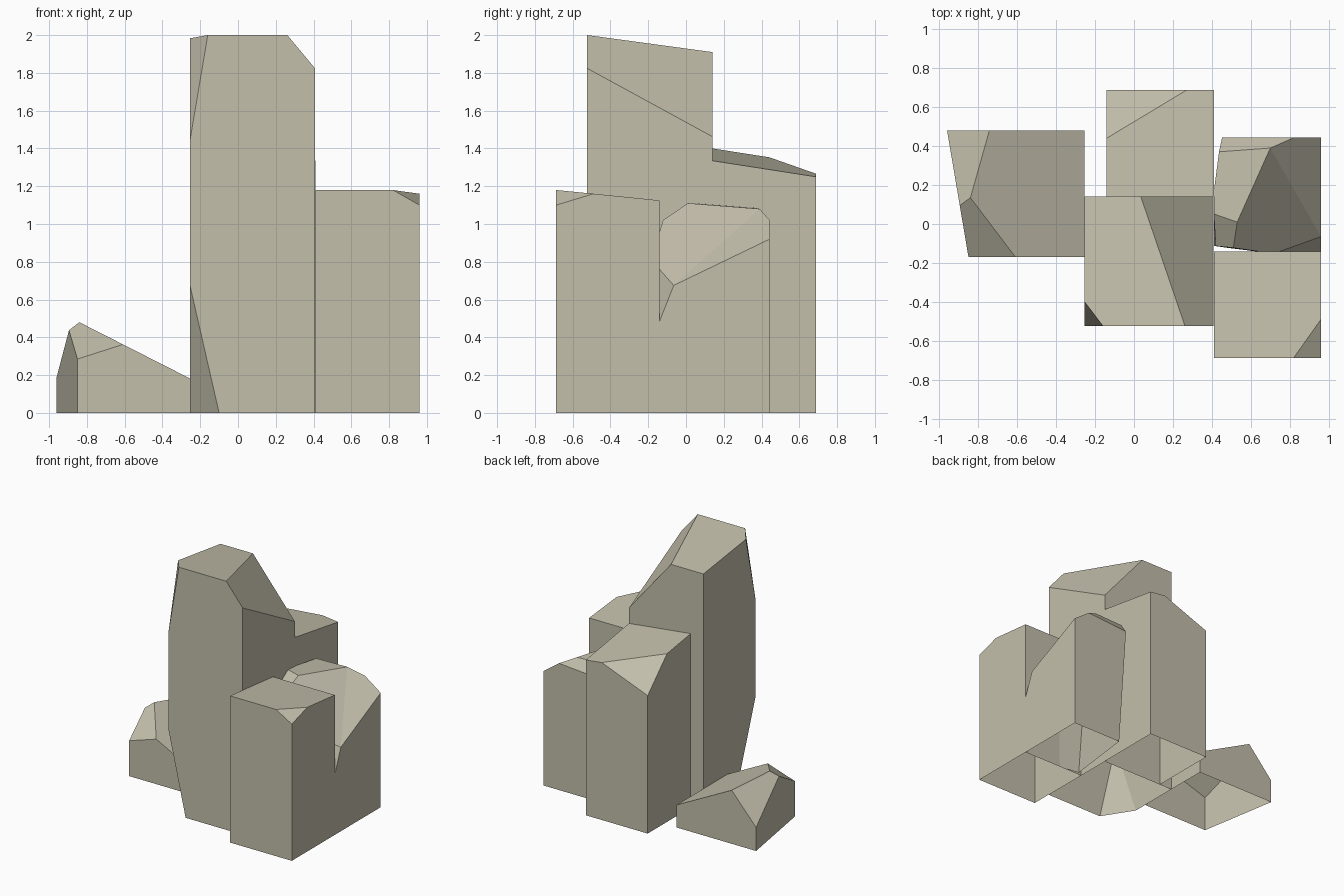
import bpy
import bmesh
from mathutils import Vector

cube = bpy.data.objects.get("Cube")
if cube:
    bpy.data.objects.remove(cube, do_unlink=True)

stone = bpy.data.materials.new("warm grey stone")
stone.use_nodes = True
colour = (0.55, 0.52, 0.41, 1)
stone.diffuse_color = colour
bsdf = stone.node_tree.nodes["Principled BSDF"]
bsdf.inputs["Base Color"].default_value = colour
bsdf.inputs["Roughness"].default_value = 0.9


def nearest(bm, point):
    return min(bm.verts, key=lambda v: (v.co - Vector(point)).length)


def cut_block(name, low, high, cuts, snaps=(), crease=()):
    """Slice a box by three-point planes, shift some corners, fold one face; the base stays open."""
    low, high = Vector(low), Vector(high)
    centre, size = (low + high) / 2, high - low
    bm = bmesh.new()
    bmesh.ops.create_cube(bm, size=1)
    for v in bm.verts:
        v.co = centre + Vector(a * b for a, b in zip(v.co, size))
    for points in cuts:
        a, b, c = map(Vector, points)
        normal = (b - a).cross(c - a).normalized()
        if normal.dot(centre - a) > 0:
            normal.negate()
        bmesh.ops.bisect_plane(
            bm, geom=bm.verts[:] + bm.edges[:] + bm.faces[:], dist=1e-4,
            plane_co=a, plane_no=normal, clear_outer=True)
        rim = [e for e in bm.edges if e.is_boundary]
        if rim:
            bmesh.ops.contextual_create(bm, geom=rim)
    bmesh.ops.remove_doubles(bm, verts=bm.verts, dist=0.002)
    for point in snaps:
        nearest(bm, point).co = point
    if crease:
        bmesh.ops.connect_verts(bm, verts=[nearest(bm, p) for p in crease])
    bmesh.ops.recalc_face_normals(bm, faces=bm.faces)
    base = [f for f in bm.faces if all(v.co.z < 0.001 for v in f.verts)]
    bmesh.ops.delete(bm, geom=base, context='FACES')
    mesh = bpy.data.meshes.new(name)
    bm.to_mesh(mesh)
    bm.free()
    mesh.materials.append(stone)
    bpy.context.collection.objects.link(bpy.data.objects.new(name, mesh))


# Tall centre column: sloped top, right chamfer, two clipped front corners
cut_block("tall_column", (-.253, -.523, 0), (.408, .14, 2.05), [
    [(-.25, -.523, 2), (.41, -.523, 2), (0, .14, 1.91)],
    [(.41, -.52, 1.82), (.41, .14, 1.46), (.26, -.52, 2)],
    [(-.16, -.523, 2), (-.253, -.523, 1.45), (-.253, -.40, 1.985)],
    [(-.253, -.523, .67), (-.10, -.523, 0), (-.253, -.28, 0)],
])

# Front column with a chipped corner
cut_block("front_column", (.41, -.687, 0), (.96, -.14, 1.3), [
    [(.41, -.687, 1.18), (.96, -.687, 1.18), (.41, -.14, 1.125)],
    [(.82, -.687, 1.18), (.96, -.687, 1.10), (.96, -.49, 1.16)],
])

# Back column: tilted top and one sheared corner
cut_block("back_column", (-.14, .14, 0), (.41, .687, 1.5), [
    [(-.14, .14, 1.40), (.41, .14, 1.335), (.41, .687, 1.25)],
    [(-.14, .44, 1.354), (.27, .687, 1.267), (-.14, .687, 1.11)],
])

# Side column with a broken, many-faceted top
peak, ridge, notch = (.53, .01, 1.11), (.70, .39, 1.08), (.96, -.065, .675)
cut_block("side_column", (.41, -.14, 0), (.96, .443, 1.2), [
    [ridge, notch, peak],
    [notch, (.96, -.14, .485), (.75, -.14, .849)],
    [peak, ridge, (.44, .37, 1.085)],
    [ridge, (.82, .443, 1.02), (.56, .443, 1)],
    [peak, (.42, .05, 1.109), (.51, -.12, 1.084)],
    [(.62, -.14, 0), (.44, -.117, 0), (.51, -.124, 1.02)],
    [(.52, .443, 0), (.45, .443, 1.02), (.415, .19, 1.07)],
], snaps=[
    (.82, .443, 1.02), (.96, .443, .92), (.51, -.122, 1.02),
    (.42, -.113, 1.02), (.75, -.14, .76),
], crease=[ridge, notch])

# Low fallen stone
top, shoulder = (-.84, .135, .48), (-.895, .10, .435)
cut_block("low_stone", (-.96, -.17, 0), (-.253, .48, .55), [
    [(-.25, -.17, .18), (-.25, .48, .18), top],
    [(-.96, .48, 0), (-.85, -.17, 0), (-.85, -.17, .3)],
    [top, shoulder, (-.96, .48, .19)],
    [top, (-.61, -.17, .362), (-.85, -.17, .285)],
])
